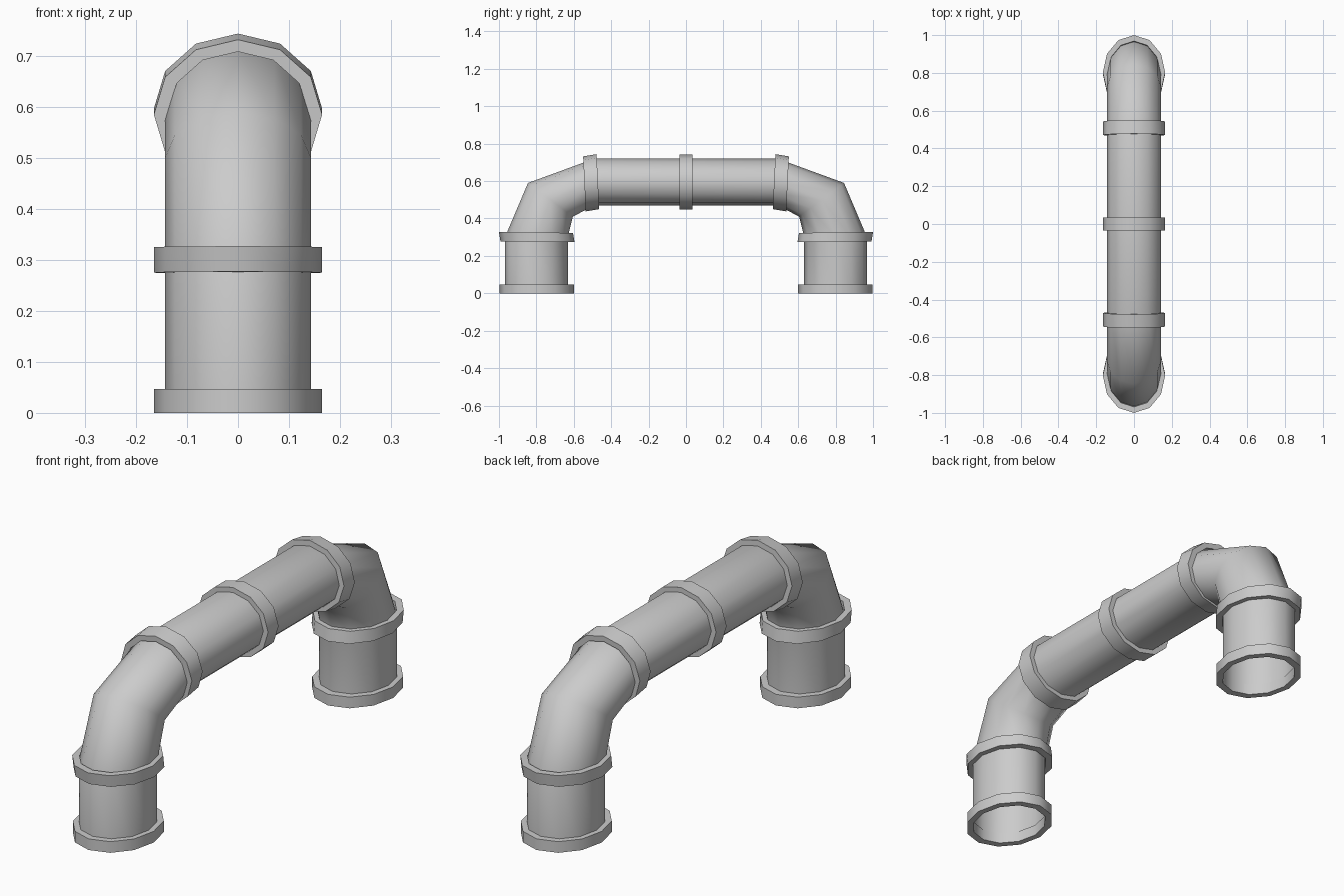
import bpy, bmesh
from math import sin, cos, pi
from mathutils import Vector

if "Cube" in bpy.data.objects:
    bpy.data.objects.remove(bpy.data.objects["Cube"])

SIDES = 12


def loft(name, stations, closed=False):
    """Skin 12-sided sections: (centre y, z), (radial vector y, z), x radius."""
    bm = bmesh.new()
    rings = []
    for (y, z), (vy, vz), rx in stations:
        ring = []
        for i in range(SIDES):
            a = 2 * pi * i / SIDES
            ring.append(bm.verts.new((rx * cos(a), y + vy * sin(a), z + vz * sin(a))))
        rings.append(ring)
    pairs = list(zip(rings, rings[1:]))
    if closed:
        pairs.append((rings[-1], rings[0]))
    for a, b in pairs:
        for i in range(SIDES):
            j = (i + 1) % SIDES
            bm.faces.new((a[i], a[j], b[j], b[i]))
    bmesh.ops.recalc_face_normals(bm, faces=bm.faces)
    me = bpy.data.meshes.new(name)
    bm.to_mesh(me)
    bm.free()
    ob = bpy.data.objects.new(name, me)
    bpy.context.collection.objects.link(ob)
    bpy.ops.object.select_all(action='DESELECT')
    ob.select_set(True)
    bpy.context.view_layer.objects.active = ob
    bpy.ops.object.shade_smooth_by_angle(angle=1.1)
    return ob


def collar(name, centre, half, radial):
    """Raised band around the pipe: half = half-length vector along the pipe."""
    c, h, v = Vector(centre), Vector(half), Vector(radial)
    k, rx = 0.84, 0.165
    loft(name, [(c - h, v, rx), (c + h, v, rx),
                (c + h, v * k, rx * k), (c - h, v * k, rx * k)], closed=True)


# Main arched pipe, open at both feet
R = 0.143
half_path = [((-0.8, 0.0), (-0.168, 0), R),
             ((-0.8, 0.3), (-0.168, 0), R),
             ((-0.725, 0.5), (-0.12, 0.09), R),
             ((-0.49, 0.595), (0, 0.125), R)]
other = [((-c[0], c[1]), (-v[0], v[1]), r) for c, v, r in reversed(half_path)]
loft("pipe", half_path + other)

# Collars: middle, then mirrored pairs at the elbows and feet
collar("middle_collar", (0, 0.595), (0.035, 0), (0, 0.146))
for s, side in ((1, "front"), (-1, "back")):
    collar(side + "_foot_collar", (-0.798 * s, 0.0235), (0, 0.0235), (-0.198 * s, 0))
    collar(side + "_lower_elbow_collar", (-0.798 * s, 0.3), (-0.004 * s, 0.025), (-0.198 * s, 0.002))
    collar(side + "_upper_elbow_collar", (-0.507 * s, 0.591), (0.036 * s, 0.006), (-0.007 * s, 0.147))
